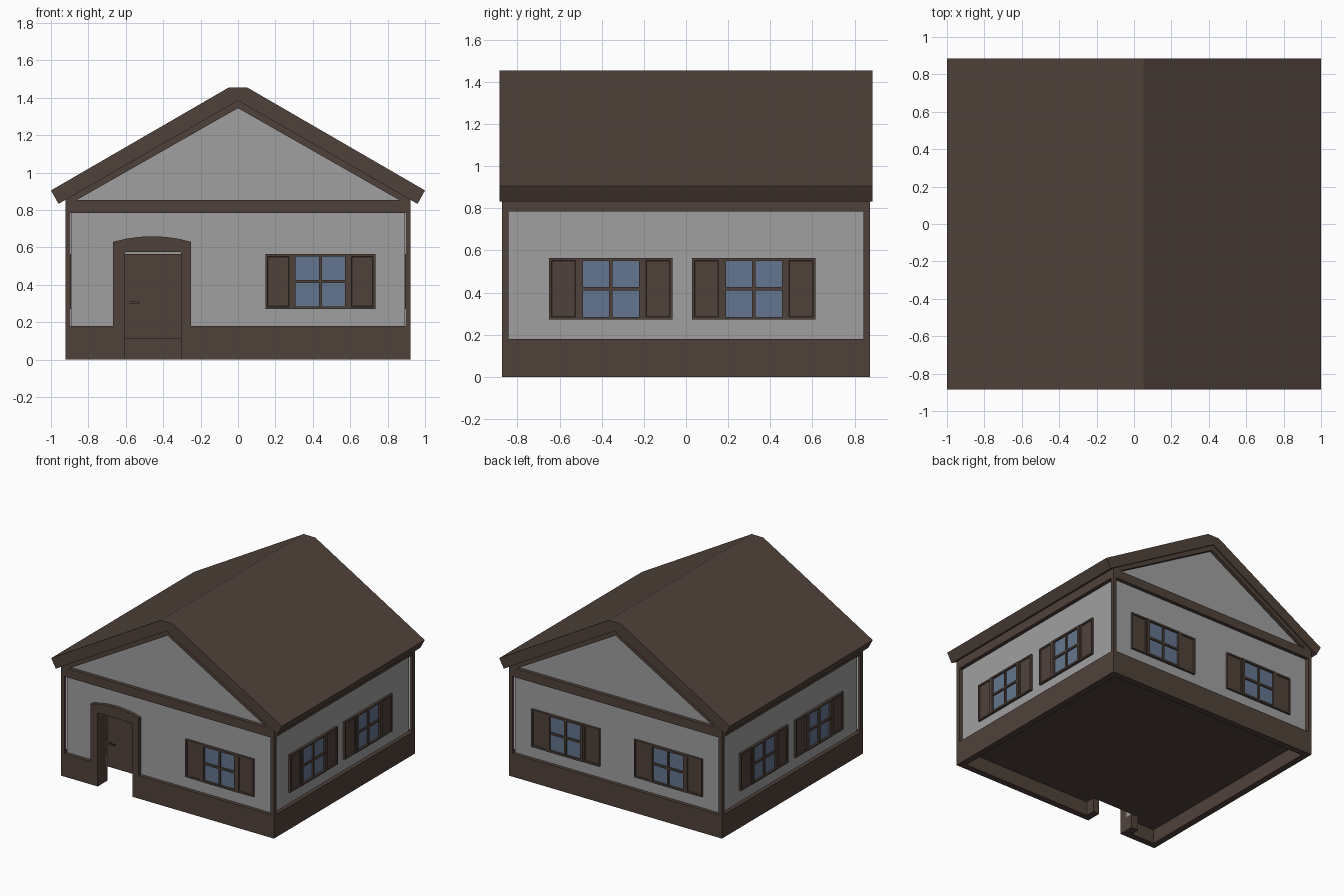
import bpy
import bmesh
import math
from mathutils import Matrix, Vector

cube = bpy.data.objects.get("Cube")
if cube:
    bpy.data.objects.remove(cube)


def material(name, rgb):
    m = bpy.data.materials.new(name)
    m.use_nodes = True
    m.diffuse_color = (*rgb, 1)
    m.node_tree.nodes["Principled BSDF"].inputs["Base Color"].default_value = (*rgb, 1)
    return m


WOOD = material("dark_brown_wood", (0.08, 0.054, 0.042))
PLASTER = material("grey_plaster", (0.35, 0.35, 0.35))
GLASS = material("blue_glass", (0.127, 0.18, 0.275))

# Half sizes of the timber frame, the recessed plaster and the door opening
HX, HY = 0.923, 0.873
WX, WY = 0.893, 0.845
DOOR_L, DOOR_R, DOOR_TOP, FLOOR = -0.605, -0.305, 0.575, 0.11
JAMB_L, JAMB_R, DOOR_Y = -0.668, -0.25, -0.75
BASE_TOP, BAND_LOW, BAND_TOP = 0.18, 0.785, 0.855


def finish(name, bm, *mats, matrix=None):
    bmesh.ops.recalc_face_normals(bm, faces=bm.faces)
    mesh = bpy.data.meshes.new(name)
    bm.to_mesh(mesh)
    bm.free()
    for m in mats:
        mesh.materials.append(m)
    obj = bpy.data.objects.new(name, mesh)
    if matrix:
        obj.matrix_world = matrix
    bpy.context.collection.objects.link(obj)
    return obj


def add_box(bm, x0, x1, y0, y1, z0, z1):
    mat = Matrix.Translation(((x0 + x1) / 2, (y0 + y1) / 2, (z0 + z1) / 2))
    mat = mat @ Matrix.Diagonal((x1 - x0, y1 - y0, z1 - z0, 1))
    return bmesh.ops.create_cube(bm, size=1, matrix=mat)["verts"]


def add_profile(bm, points, y0, y1):
    """Extrude an x-z outline from y0 to y1."""
    face = bm.faces.new([bm.verts.new((x, y0, z)) for x, z in points])
    out = bmesh.ops.extrude_face_region(bm, geom=[face], use_keep_orig=True)
    moved = [v for v in out["geom"] if isinstance(v, bmesh.types.BMVert)]
    bmesh.ops.translate(bm, verts=moved, vec=(0, y1 - y0, 0))


def add_ring(bm, z0, z1, t, front_spans):
    """Rectangular ring of beams; the front may be split."""
    add_box(bm, -HX, HX, HY - t, HY, z0, z1)
    for s in (-1, 1):
        a, b = sorted((s * HX, s * (HX - t)))
        add_box(bm, a, b, -HY + t, HY - t, z0, z1)
    for a, b in front_spans:
        add_box(bm, a, b, -HY, -HY + t, z0, z1)


# Plaster body with a doorway niche and a wooden floor underside
bm = bmesh.new()
gable = [(WX, 0.866), (0, 1.38), (-WX, 0.866)]
niche = [(DOOR_L, FLOOR), (DOOR_L, DOOR_TOP), (DOOR_R, DOOR_TOP), (DOOR_R, FLOOR)]
add_profile(bm, [(-WX, FLOOR)] + niche + [(WX, FLOOR)] + gable, -WY, DOOR_Y + 0.02)
add_profile(bm, [(-WX, FLOOR), (WX, FLOOR)] + gable, DOOR_Y + 0.02, WY)
bmesh.ops.recalc_face_normals(bm, faces=bm.faces)
for f in bm.faces:
    if f.normal.z < -0.5:
        f.material_index = 1
finish("plaster_walls", bm, PLASTER, WOOD)

# Plinth, upper band and corner posts
bm = bmesh.new()
add_ring(bm, 0, BASE_TOP, 0.05, [(-HX, JAMB_L), (JAMB_R, HX)])
finish("plinth", bm, WOOD)
bm = bmesh.new()
add_ring(bm, BAND_LOW, BAND_TOP, 0.04, [(-HX, HX)])
finish("upper_band", bm, WOOD)
bm = bmesh.new()
for sx in (-1, 1):
    for sy in (-1, 1):
        xa, xb = sorted((sx * HX, sx * (HX - 0.028)))
        ya, yb = sorted((sy * HY, sy * (HY - 0.03)))
        add_box(bm, xa, xb, ya, yb, BASE_TOP, BAND_LOW)
finish("corner_posts", bm, WOOD)

# Roof slab and gable trims
bm = bmesh.new()
add_profile(bm, [(-0.05, 1.455), (0.05, 1.455), (1, 0.905), (0.96, 0.833),
                 (0, 1.385), (-0.96, 0.833), (-1, 0.905)], -0.885, 0.885)
finish("roof", bm, WOOD)
bm = bmesh.new()
trim = [(0, 1.386), (HX, 0.855), (0.86, 0.855), (0, 1.345), (-0.86, 0.855), (-HX, 0.855)]
for y0, y1 in ((-HY, -WY + 0.01), (WY - 0.01, HY)):
    add_profile(bm, trim, y0, y1)
finish("gable_trims", bm, WOOD)

# Arched door surround
bm = bmesh.new()
mid, half = (JAMB_L + JAMB_R) / 2, (JAMB_R - JAMB_L) / 2
arch = []
for i in range(7):
    t = i / 3 - 1
    arch.append((mid - half * t, 0.63 + 0.03 * (1 - t * t)))
add_profile(bm, [(JAMB_L, 0), (DOOR_L, 0), (DOOR_L, DOOR_TOP), (DOOR_R, DOOR_TOP),
                 (DOOR_R, 0), (JAMB_R, 0)] + arch, -HY, DOOR_Y)
finish("door_surround", bm, WOOD)

# Door and handle
bm = bmesh.new()
add_box(bm, DOOR_L, DOOR_R, DOOR_Y, DOOR_Y + 0.03, FLOOR, 0.565)
finish("door", bm, WOOD)
bm = bmesh.new()
add_box(bm, -0.58, -0.525, DOOR_Y - 0.03, DOOR_Y - 0.02, 0.3, 0.31)
add_box(bm, -0.58, -0.57, DOOR_Y - 0.02, DOOR_Y, 0.3, 0.31)
finish("door_handle", bm, WOOD)


def window(name, location, angle):
    """Shuttered four-pane window, facing -y before rotation."""
    place = Matrix.Translation(Vector(location)) @ Matrix.Rotation(math.radians(angle), 4, "Z")
    pane, edge, top = 0.133, 0.155, 0.147
    bm = bmesh.new()
    for s in (-1, 1):
        a, b = sorted((s * pane, s * edge))
        add_box(bm, a, b, -0.02, 0.01, -top, top)
        a, b = sorted((s * pane, s * top))
        add_box(bm, -pane, pane, -0.02, 0.01, a, b)
    add_box(bm, -0.008, 0.008, -0.016, 0.01, -pane, pane)
    for a, b in ((-pane, -0.008), (0.008, pane)):
        add_box(bm, a, b, -0.016, 0.01, -0.008, 0.008)
    finish(name + "_frame", bm, WOOD, matrix=place)

    # Shutters with sunk panels
    bm = bmesh.new()
    for s in (-1, 1):
        a, b = sorted((s * edge, s * 0.294))
        add_box(bm, a, b, -0.017, 0.01, -top, top)
    bm.normal_update()
    fronts = [f for f in bm.faces if f.normal.y < -0.9]
    bmesh.ops.inset_individual(bm, faces=fronts, thickness=0.017)
    bmesh.ops.inset_individual(bm, faces=fronts, thickness=0.005, depth=-0.007)
    finish(name + "_shutters", bm, WOOD, matrix=place)

    bm = bmesh.new()
    add_box(bm, -pane, pane, -0.005, 0.003, -pane, pane)
    finish(name + "_glass", bm, GLASS, matrix=place)


# Windows on all four walls
WIN_Z = 0.418
window("front_window", (0.44, -WY, WIN_Z), 0)
for i, x in enumerate((0.445, -0.445), 1):
    window(f"back_window_{i}", (x, WY, WIN_Z), 180)
for i, y in enumerate((-0.357, 0.322), 1):
    window(f"left_window_{i}", (WX, y, WIN_Z), 90)
    window(f"right_window_{i}", (-WX, y, WIN_Z), -90)
